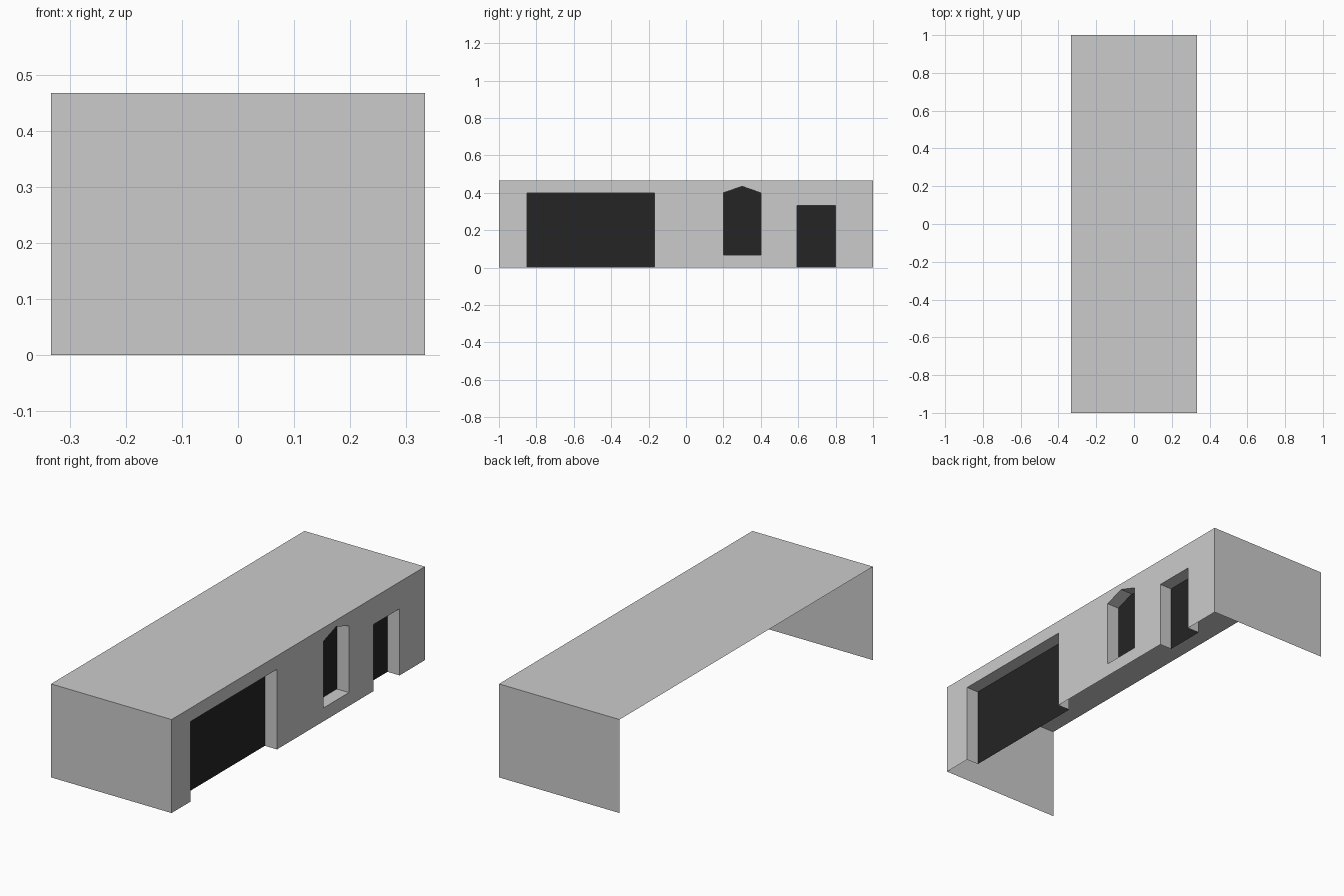
import bpy, bmesh
from mathutils import Vector

if "Cube" in bpy.data.objects:
    bpy.data.objects.remove(bpy.data.objects["Cube"])

X, Y, H = 0.333, 1.0, 0.467      # half width, half length, height
DEPTH = 0.067                    # recess depth of the openings


def material(name, value):
    m = bpy.data.materials.new(name)
    m.diffuse_color = (value, value, value, 1)
    m.use_nodes = True
    m.node_tree.nodes["Principled BSDF"].inputs["Base Color"].default_value = m.diffuse_color
    return m


GREY = material("wall grey", 0.6)
DARK = material("opening black", 0.018)


def make(name, faces, mat):
    """Flat faces given as lists of corner points."""
    bm = bmesh.new()
    for pts in faces:
        bm.faces.new([bm.verts.new(p) for p in pts])
    bmesh.ops.remove_doubles(bm, verts=bm.verts, dist=1e-5)
    finish(name, bm, mat)


def finish(name, bm, mat):
    mesh = bpy.data.meshes.new(name)
    bm.to_mesh(mesh)
    bm.free()
    mesh.materials.append(mat)
    bpy.context.collection.objects.link(bpy.data.objects.new(name, mesh))


# Opening outlines as (y, z), counter-clockwise seen from outside (+x)
garage = [(-0.85, 0), (-0.168, 0), (-0.168, 0.4), (-0.85, 0.4)]
door = [(0.594, 0), (0.8, 0), (0.8, 0.333), (0.594, 0.333)]
window = [(0.2, 0.067), (0.4, 0.067), (0.4, 0.4), (0.3, 0.435), (0.2, 0.4)]

# Roof and end walls: thin shell, open below and along the left side
make("roof", [[(-X, -Y, H), (X, -Y, H), (X, Y, H), (-X, Y, H)]], GREY)
make("front_wall", [[(-X, -Y, 0), (X, -Y, 0), (X, -Y, H), (-X, -Y, H)]], GREY)
make("back_wall", [[(X, Y, 0), (-X, Y, 0), (-X, Y, H), (X, Y, H)]], GREY)

# Right wall: outline notched by the garage and door, with the window as a hole
outline = [(-Y, 0)]
for o in (garage, door):
    outline += [o[0], o[3], o[2], o[1]]
outline += [(Y, 0), (Y, H), (-Y, H)]
bm = bmesh.new()
edges = []
for loop in (outline, window):
    vs = [bm.verts.new((X, y, z)) for y, z in loop]
    edges += [bm.edges.new((v, vs[i - 1])) for i, v in enumerate(vs)]
bmesh.ops.triangle_fill(bm, edges=edges, use_beauty=True, normal=Vector((1, 0, 0)))
bm.normal_update()
bmesh.ops.reverse_faces(bm, faces=[f for f in bm.faces if f.normal.x < 0])
finish("right_wall", bm, GREY)

# Recess sides and dark panel of each opening
for name, pts in (("garage", garage), ("door", door), ("window", window)):
    sides = []
    for (y0, z0), (y1, z1) in zip(pts, pts[1:] + pts[:1]):
        if z0 == z1 == 0:
            continue             # no threshold at floor level
        sides.append([(X, y0, z0), (X, y1, z1), (X - DEPTH, y1, z1), (X - DEPTH, y0, z0)])
    make(name + "_recess", sides, GREY)
    make(name + "_panel", [[(X - DEPTH, y, z) for y, z in pts]], DARK)
